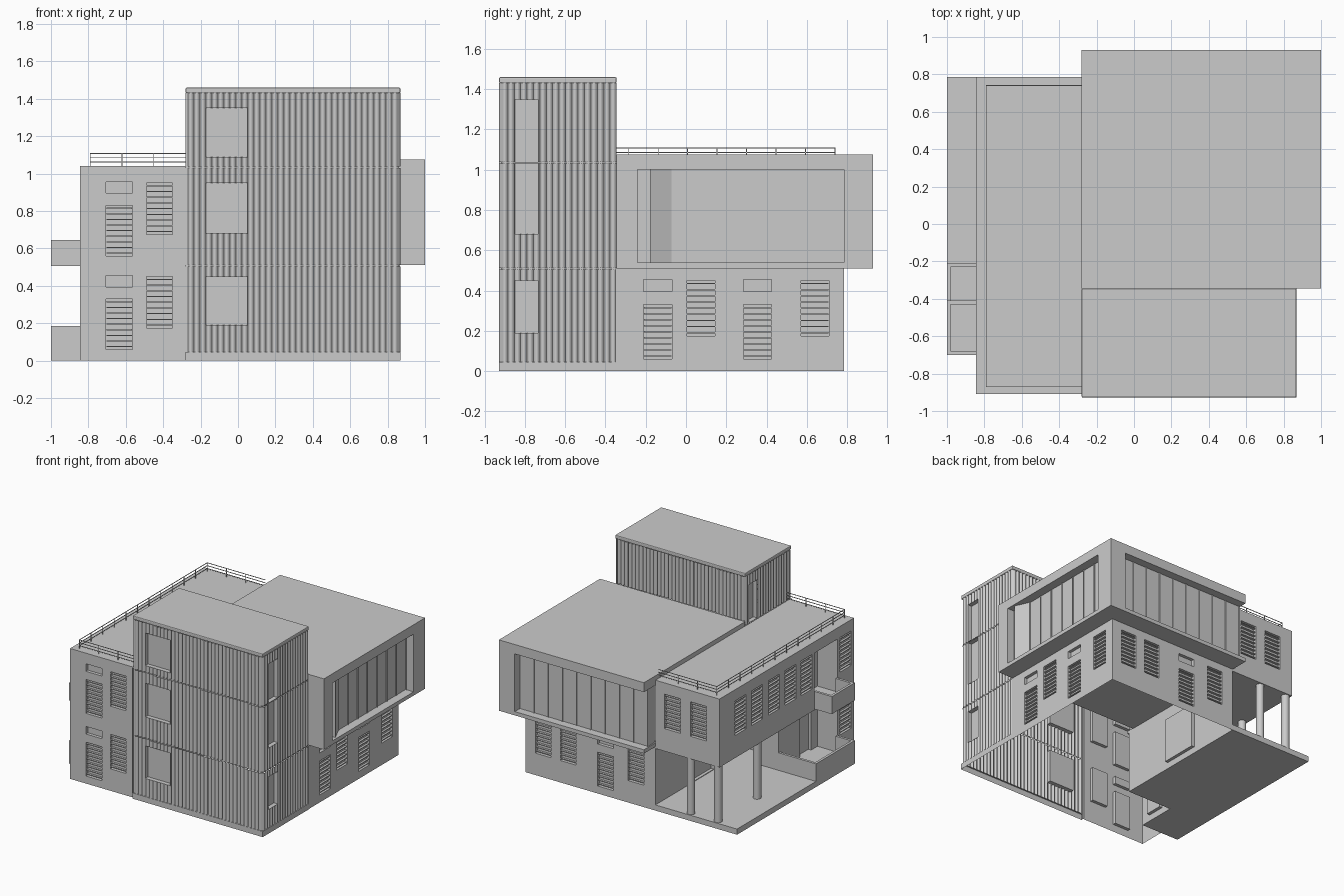
import bpy, bmesh, math
from mathutils import Vector

if "Cube" in bpy.data.objects:
    bpy.data.objects.remove(bpy.data.objects["Cube"])


class Part:
    """Collects quads and boxes into one named mesh object."""
    def __init__(self, name):
        self.name, self.bm = name, bmesh.new()

    def quad(self, *pts):
        self.bm.faces.new([self.bm.verts.new(p) for p in pts])

    def box(self, a, b):
        vs = [self.bm.verts.new((x, y, z)) for x in (a[0], b[0]) for y in (a[1], b[1]) for z in (a[2], b[2])]
        for f in ((0, 1, 3, 2), (4, 6, 7, 5), (0, 4, 5, 1), (2, 3, 7, 6), (0, 2, 6, 4), (1, 5, 7, 3)):
            self.bm.faces.new([vs[i] for i in f])

    def finish(self, smooth=False):
        bmesh.ops.remove_doubles(self.bm, verts=self.bm.verts, dist=0.0004)
        bmesh.ops.recalc_face_normals(self.bm, faces=self.bm.faces) if not smooth else None
        me = bpy.data.meshes.new(self.name)
        self.bm.to_mesh(me)
        self.bm.free()
        ob = bpy.data.objects.new(self.name, me)
        bpy.context.collection.objects.link(ob)
        if smooth:
            bpy.ops.object.select_all(action='DESELECT')
            ob.select_set(True)
            bpy.context.view_layer.objects.active = ob
            bpy.ops.object.shade_smooth_by_angle(angle=math.radians(40))
        return ob


def wall(part, p0, p1, z0, z1, holes=(), ribs=False, depth=0.025):
    """Wall from p0 to p1 (outside on the right hand); holes are (from, to, bottom, top, slats)."""
    p0, p1 = Vector((*p0, 0)), Vector((*p1, 0))
    L = (p1 - p0).length
    t = (p1 - p0) / L
    n = Vector((t.y, -t.x, 0))
    ax = 0 if abs(t.x) > 0.5 else 1
    count = max(1, round(L / 0.032))

    def pt(u, z, d=0.0):
        return p0 + t * u + n * d + Vector((0, 0, z))

    def rib(u):
        return 0.012 * abs(math.sin(math.pi * count * u / L)) if ribs else 0.0

    hs = []
    for a, b, lo, hi, slats in holes:
        u = sorted((abs(a - p0[ax]), abs(b - p0[ax])))
        hs.append((u[0], u[1], lo, hi, slats))
    us, zs = {0.0, L}, {z0, z1}
    for a, b, lo, hi, s in hs:
        us |= {a, b}
        zs |= {lo, hi}
    if ribs:
        us |= {L * i / (count * 6) for i in range(1, count * 6)}
    us, zs = sorted(us), sorted(zs)
    for a, b in zip(us, us[1:]):
        for c, d in zip(zs, zs[1:]):
            um, zm = (a + b) / 2, (c + d) / 2
            if not any(h[0] < um < h[1] and h[2] < zm < h[3] for h in hs):
                part.quad(pt(a, c, rib(a)), pt(b, c, rib(b)), pt(b, d, rib(b)), pt(a, d, rib(a)))
    front = 0.01 if ribs else 0.0
    for a, b, lo, hi, slats in hs:
        ring = [(a, lo), (b, lo), (b, hi), (a, hi)]
        for (ua, za), (ub, zb) in zip(ring, ring[1:] + ring[:1]):
            part.quad(pt(ua, za, front), pt(ub, zb, front), pt(ub, zb, -depth), pt(ua, za, -depth))
        part.quad(*[pt(u, z, -depth) for u, z in ring])
        for i in range(slats):
            z = lo + (hi - lo) * (i + 0.5) / slats
            part.box(pt(a + .001, z - 0.003, -depth + 0.004), pt(b - .001, z + 0.003, -0.004))


def low(c, dz=0.0):   # louvred window with a vent above
    return [(c - .07, c + .07, .06 + dz, .33 + dz, 9), (c - .07, c + .07, .395 + dz, .455 + dz, 0)]


def high(c, dz=0.0):  # louvred window without a vent
    return [(c - .07, c + .07, .175 + dz, .45 + dz, 9)]


# Left wing: hollow two-storey shell with open porch at the back
w = Part("left_wing_walls")
front = low(-.635) + high(-.42) + low(-.635, .5) + high(-.42, .5)
wall(w, (-.845, -.91), (-.28, -.91), 0, 1.02, front)
wall(w, (-.28, .785), (-.845, .785), .5, 1.02, high(-.43, .5) + high(-.66, .5))
left = [h for c in (.52, .31, .1, -.11, -.31) for h in high(c, .5)]
wall(w, (-.845, .785), (-.845, -.41), .5, 1.02, left)
wall(w, (-.845, -.7), (-.845, -.91), 0, 1.02, high(-.805) + high(-.805, .5))
# upper balcony recess
wall(w, (-.845, -.41), (-.67, -.41), .5, 1.0)
wall(w, (-.67, -.41), (-.67, -.7), .5, 1.0, [(-.62, -.48, .54, .9, 0)])
wall(w, (-.67, -.7), (-.845, -.7), 0, 1.0)
w.box((-.845, -.7, .95), (-.67, -.41, 1.02))
# ground floor walls set back behind the porch
wall(w, (-.28, -.39), (-.5, -.39), 0, .5)
wall(w, (-.5, -.21), (-.67, -.21), 0, .5)
wall(w, (-.5, -.39), (-.5, -.21), 0, .5)
wall(w, (-.67, -.21), (-.67, -.7), 0, .5, [(-.62, -.48, .05, .4, 0)])
wall(w, (-.28, .785), (-.28, -.39), 0, .5, [(.35, .05, .05, .4, 0)])
w.finish()

p = Part("left_wing_roof")
p.box((-.845, -.91, 1.02), (-.28, .785, 1.04))
p.finish()
p = Part("porch_ceiling")
p.box((-.845, -.41, .495), (-.28, .785, .515))
p.finish()
p = Part("porch_floor")
p.box((-1, -.39, 0), (-.28, .785, .045))
p.box((-1, -.7, 0), (-.67, -.39, .045))
p.finish()

# Porch columns
for i, (x, y) in enumerate([(-.57, .75), (-.81, .75), (-.81, .26)]):
    bpy.ops.mesh.primitive_cylinder_add(vertices=20, radius=.03, depth=.46, location=(x, y, .27))
    ob = bpy.context.object
    ob.name = "porch_column_%d" % (i + 1)
    bpy.ops.object.shade_smooth_by_angle()

# Balcony parapets
for name, y1, xin, zf, z0, z1 in (("lower_balcony", -.21, -.67, .05, .04, .185),
                                  ("upper_balcony", -.41, -.845, .53, .505, .645)):
    p = Part(name)
    p.box((-1, -.7, z0), (-.67, y1, zf))
    p.box((-1, -.7, z0), (-.98, y1, z1))
    p.box((-.98, -.7, z0), (-.845, -.68, z1))
    p.box((-.98, y1 - .02, z0), (xin, y1, z1))
    p.finish()

# Rear block, ground floor
w = Part("rear_block_walls")
wall(w, (.865, -.35), (.865, .785), 0, .51, low(-.14) + high(.075) + low(.355) + high(.64))
wall(w, (.865, .785), (-.28, .785), 0, .51, high(.71) + high(.49) + low(.16) + high(-.11))
w.finish()

# Rear block, cantilevered glazed upper floor
p = Part("upper_box_frame")
p.box((-.28, -.345, 1.0), (1, .93, 1.075))
p.box((-.28, -.345, .51), (1, .93, .54))
p.box((.86, .785, .54), (1, .93, 1.0))
p.box((.80, -.345, .54), (1, -.24, 1.0))
p.finish()
# narrow slot and slanted jamb beside the glass
p = Part("upper_box_jamb")
p.quad((.94, -.24, .54), (.94, -.18, .54), (.94, -.18, 1.0), (.94, -.24, 1.0))
p.quad((.985, -.18, .54), (.935, -.07, .54), (.935, -.07, 1.0), (.985, -.18, 1.0))
p.quad((.94, -.18, .54), (.985, -.18, .54), (.985, -.18, 1.0), (.94, -.18, 1.0))
p.finish()
p = Part("upper_box_glazing")
p.quad((.93, -.07, .54), (.93, .785, .54), (.93, .785, 1), (.93, -.07, 1))
p.quad((.86, .865, .54), (-.27, .865, .54), (-.27, .865, 1), (.86, .865, 1))
p.quad((-.27, .865, .54), (-.27, .785, .54), (-.27, .785, 1), (-.27, .865, 1))
for i in range(8):
    y = -.07 + .855 * i / 7
    p.box((.925, y - .003, .54), (.937, y + .003, 1))
for i in range(10):
    x = .86 - 1.13 * i / 9
    p.box((x - .003, .86, .54), (x + .003, .872, 1))
p.finish()

# Ribbed tower: three bands of cladding with windows
X0, X1, Y0, Y1 = -.268, .856, -.916, -.345
t = Part("tower_cladding")
bands = [(.045, .504, .19, .45), (.512, 1.031, .68, .95), (1.039, 1.43, 1.09, 1.35)]
side = [(.19, .45), (.68, 1.031), (1.039, 1.35)]
for (z0, z1, lo, hi), (slo, shi) in zip(bands, side):
    wall(t, (X0, Y0), (X1, Y0), z0, z1, [(-.17, .05, lo, hi, 0)], True)
    wall(t, (X1, Y0), (X1, Y1), z0, z1, [(-.85, -.735, slo, shi, 0)], True)
wall(t, (X1, Y1 - .012), (X0, Y1 - .012), 1.075, 1.43, (), True)
wall(t, (X0, Y1 - .012), (X0, Y0), 1.039, 1.43, [(-.5, -.4, 1.045, 1.35, 0)], True)
t.finish(smooth=True)

# Tower plinth, seams, side returns and roof cap
p = Part("tower_trim")
for z0, z1, d in ((0, .045, .012), (.504, .512, .004), (1.031, 1.039, .004)):
    wall(p, (X0 - .012, Y0 - d), (X1 + d, Y0 - d), z0, z1)
    wall(p, (X1 + d, Y0 - d), (X1 + d, Y1), z0, z1)
xo, yo = X1 + .012, Y0 - .012
p.quad((X0 - .012, yo, .045), (xo, yo, .045), (X1, Y0, .045), (X0, Y0, .045))
p.quad((xo, yo, .045), (xo, Y1, .045), (X1, Y1, .045), (X1, Y0, .045))
# returns closing the corners against the wing and the rear block
p.quad((-.28, yo, 0), (-.28, -.9, 0), (-.28, -.9, 1.04), (-.28, yo, 1.04))
p.quad((X0 - .012, Y0, 0), (X0, Y0, 0), (X0, Y0, 1.43), (X0 - .012, Y0, 1.43))
p.quad((X1 - .01, -.35, 0), (.866, -.35, 0), (.866, -.35, .51), (X1 - .01, -.35, .51))
p.finish()
p = Part("tower_roof_cap")
p.box((-.28, yo, 1.43), (xo, -.345, 1.46))
cap = p.finish()
bev = cap.modifiers.new("soft_edge", 'BEVEL')
bev.width, bev.segments = .006, 2

# Roof railing: three rails on posts around the wing roof
r = Part("roof_railing")
path = [(-.28, -.87), (-.79, -.87), (-.79, .74), (-.28, .74)]
h = .002
for (xa, ya), (xb, yb) in zip(path, path[1:]):
    for z in (1.062, 1.085, 1.108):
        r.box((min(xa, xb) - h, min(ya, yb) - h, z - h), (max(xa, xb) + h, max(ya, yb) + h, z + h))
    n = round(math.hypot(xb - xa, yb - ya) / .15)
    for i in range(n):
        x, y = xa + (xb - xa) * i / n, ya + (yb - ya) * i / n
        r.box((x - h, y - h, 1.04), (x + h, y + h, 1.11))
r.finish()
